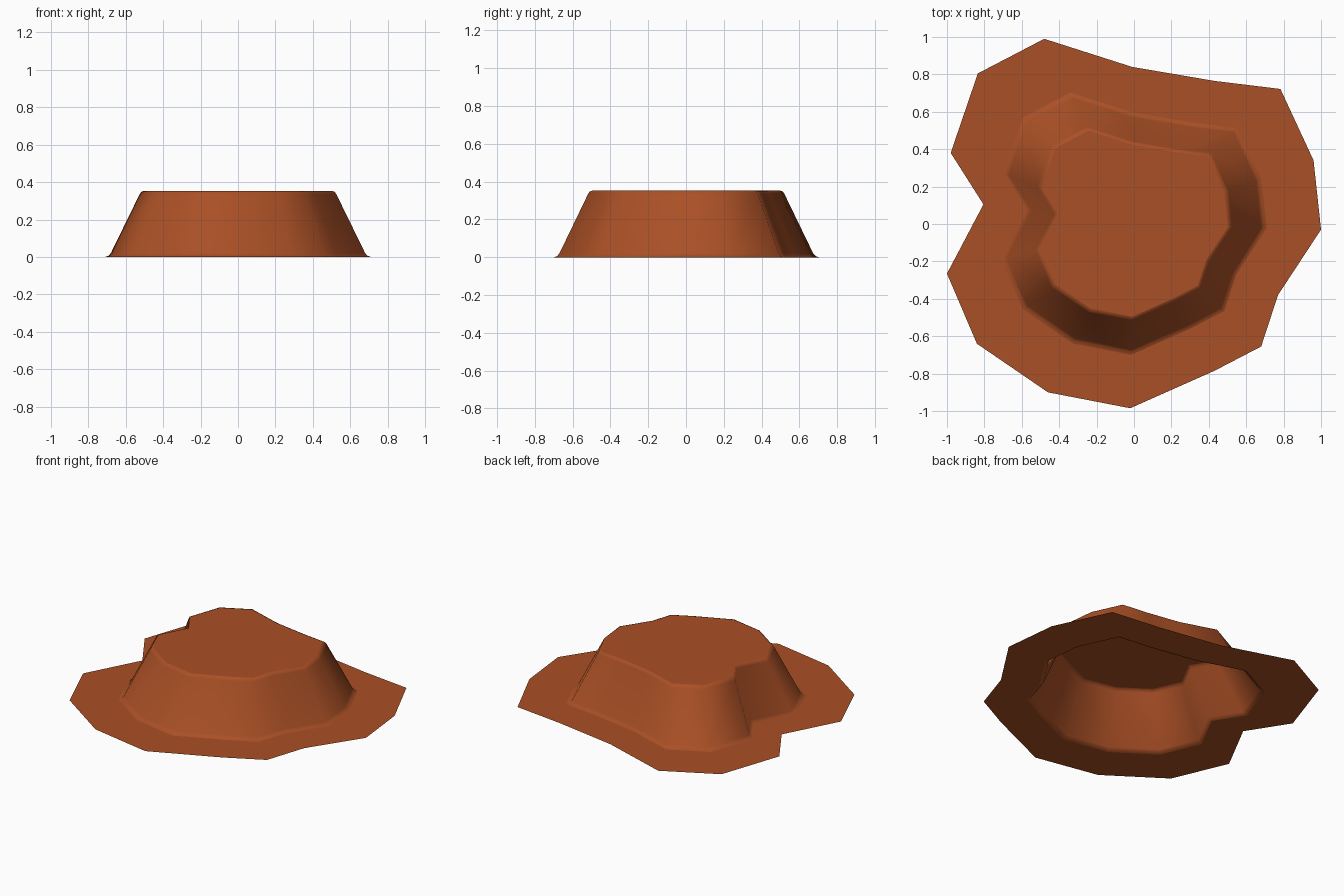
import bpy, bmesh, math

if "Cube" in bpy.data.objects:
    bpy.data.objects.remove(bpy.data.objects["Cube"])

# Irregular outline of the mesa, counter-clockwise from the right
OUTLINE = [(1.0, -0.03), (0.96, 0.34), (0.783, 0.722), (0.43, 0.765),
           (-0.01, 0.84), (-0.48, 0.99), (-0.835, 0.805), (-0.98, 0.38),
           (-0.805, 0.105), (-1.0, -0.265), (-0.84, -0.64), (-0.46, -0.90),
           (-0.02, -0.985), (0.43, -0.785), (0.68, -0.655), (0.77, -0.38)]

# (scale of outline, height): skirt, foot bevel, slope, rim bevel
PROFILE = [(1.0, 0.0), (0.71, 0.0), (0.693, 0.006), (0.68, 0.02),
           (0.526, 0.335), (0.517, 0.348), (0.503, 0.353)]

bm = bmesh.new()
rings = [[bm.verts.new((x * s, y * s, z)) for x, y in OUTLINE] for s, z in PROFILE]
n = len(OUTLINE)
for a, b in zip(rings, rings[1:]):
    for i in range(n):
        j = (i + 1) % n
        bm.faces.new((a[i], a[j], b[j], b[i]))
bm.faces.new(rings[-1])  # flat plateau, underside stays open

mesh = bpy.data.meshes.new("plateau_hill")
bm.to_mesh(mesh)
bm.free()
hill = bpy.data.objects.new("plateau_hill", mesh)
bpy.context.collection.objects.link(hill)

# Red clay colour
clay = bpy.data.materials.new("red_clay")
clay.diffuse_color = (0.40, 0.08, 0.019, 1)
clay.use_nodes = True
clay.node_tree.nodes["Principled BSDF"].inputs["Base Color"].default_value = clay.diffuse_color
mesh.materials.append(clay)

bpy.context.view_layer.objects.active = hill
hill.select_set(True)
bpy.ops.object.shade_smooth_by_angle(angle=math.radians(60))
# Flat skirt and plateau keep flat shading
for p in mesh.polygons:
    if p.normal.z > 0.999:
        p.use_smooth = False
